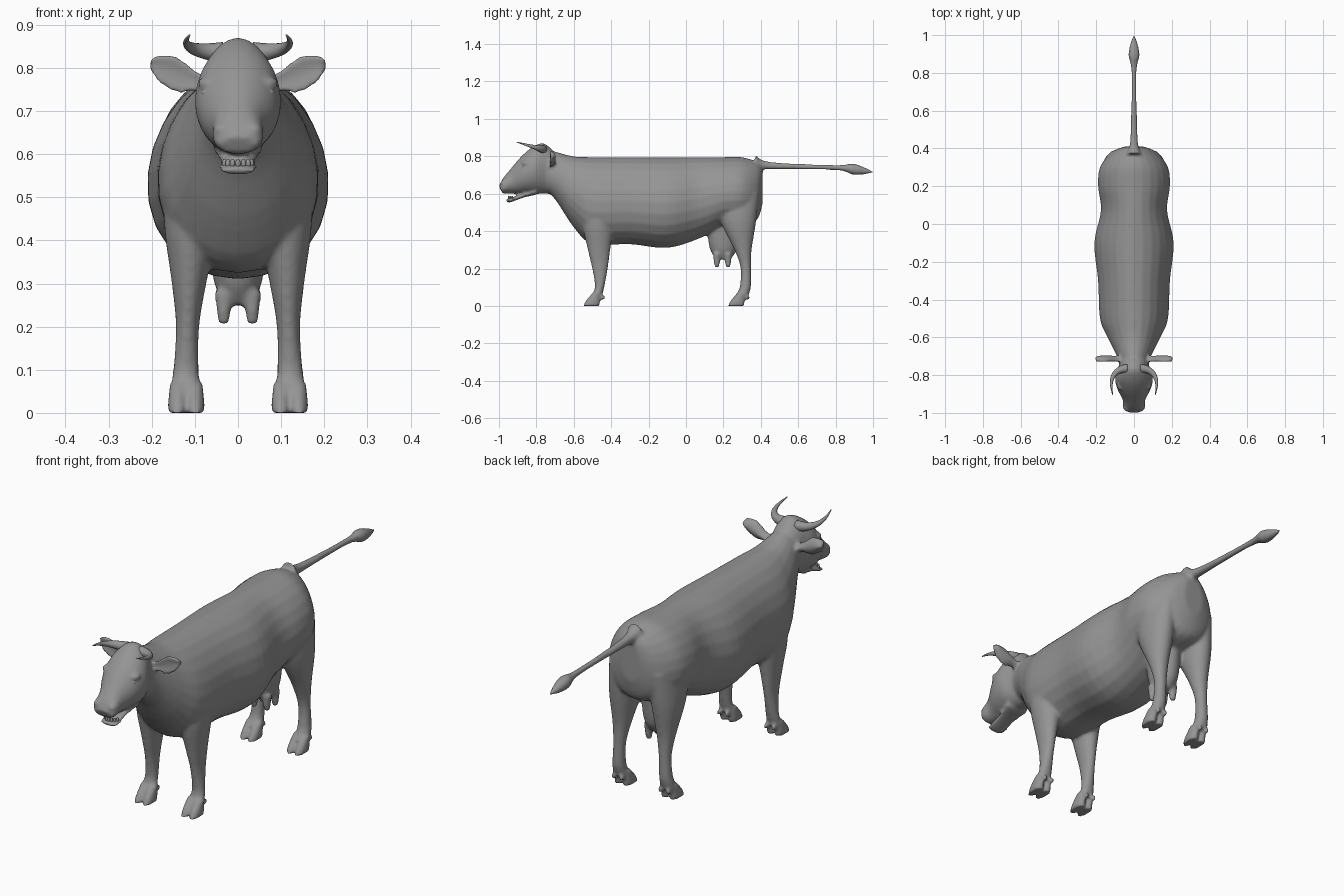
import bpy, bmesh, math
from mathutils import Vector, Matrix

cube = bpy.data.objects.get("Cube")
if cube:
    bpy.data.objects.remove(cube)

colour = (0.3, 0.3, 0.3, 1)
grey = bpy.data.materials.new("hide_grey")
grey.use_nodes = True
grey.diffuse_color = colour
grey.node_tree.nodes["Principled BSDF"].inputs["Base Color"].default_value = colour

X, Y, Z = Matrix.Identity(3)


def upright(y, top, bottom, width, lean=0):
    """Ring across the body; lean moves its lower edge backward."""
    high = Vector((0, y, top))
    low = Vector((0, y + lean, bottom))
    return (high + low) / 2, X * width, (high - low) / 2


def level(x, y, z, width, depth):
    """Horizontal ring."""
    return Vector((x, y, z)), X * width, Y * depth


def blend(before, start, end, after, t):
    """Smooth interpolation through neighbouring ring values."""
    tangent_in = (end - before) / 2
    tangent_out = (after - start) / 2
    ease = t * t * (3 - 2 * t)
    back = 1 - t
    return start.lerp(end, ease) + tangent_in * t * back * back - tangent_out * t * t * back


def refine(rings, steps):
    last = len(rings) - 1
    for i in range(last):
        group = rings[max(i - 1, 0)], rings[i], rings[i + 1], rings[min(i + 2, last)]
        for step in range(steps):
            yield [blend(*values, step / steps) for values in zip(*group)]
    yield rings[last]


def loft(bm, rings, side=1, skew=0, cup=0, steps=4, segments=24):
    """Skin through elliptical rings. side mirrors in x, skew narrows the top, cup bends edges forward."""
    loops = []
    for centre, across, along in refine(list(rings), steps):
        loop = []
        for k in range(segments):
            angle = math.tau * k / segments
            cos, sin = math.cos(angle), math.sin(angle)
            point = centre + across * cos * (1 - skew * sin) + along * sin - Y * cup * cos * cos
            point.x *= side
            loop.append(bm.verts.new(point))
        loops.append(loop)
    faces = [bm.faces.new(loops[0]), bm.faces.new(loops[-1])]
    for lower, upper in zip(loops, loops[1:]):
        for k in range(segments):
            faces.append(bm.faces.new((lower[k - 1], lower[k], upper[k], upper[k - 1])))
    bmesh.ops.recalc_face_normals(bm, faces=faces)


def ball(bm, position, size):
    matrix = Matrix.Translation(position) @ Matrix.Diagonal((*size, 1))
    bmesh.ops.create_uvsphere(bm, u_segments=16, v_segments=10, radius=1, matrix=matrix)


def finish(bm, name):
    mesh = bpy.data.meshes.new(name)
    bm.to_mesh(mesh)
    bm.free()
    mesh.materials.append(grey)
    mesh.polygons.foreach_set("use_smooth", [True] * len(mesh.polygons))
    part = bpy.data.objects.new(name, mesh)
    bpy.context.collection.objects.link(part)
    return part


body = bmesh.new()

# Torso and neck: a level back that rises to the poll and falls at the rump
def back_line(y):
    return 0.795 + max(0, -0.58 - y) / 4 - max(0, y - 0.35) * 0.8


torso = ((-.77, .63, .07), (-.7, .57, .09), (-.6, .42, .14), (-.5, .33, .18),
         (-.3, .33, .19), (-.1, .31, .21), (.07, .36, .175), (.2, .42, .19),
         (.3, .43, .18), (.38, .46, .12), (.41, .55, .05))
loft(body, [upright(y, back_line(y), bottom, width) for y, bottom, width in torso], skew=0.1)

# Head with a level underside
head = ((-.7, .82, .07), (-.76, .87, .08), (-.82, .85, .1), (-.88, .8, .09),
        (-.94, .73, .06), (-.98, .68, .06), (-1, .64, .045))
loft(body, [upright(y, top, 0.6, width, lean=0.02) for y, top, width in head])

# Lower jaw
jaw = ((-.8, .61, .06), (-.87, .59, .045), (-.94, .565, .045), (-.96, .563, .03))
loft(body, [upright(y, z + width / 4, z - width / 4, width) for y, z, width in jaw])

# Tail with tuft
tail = ((.37, .77, .04), (.45, .75, .02), (.8, .74, .014), (.9, .73, .03), (1, .715, .005))
loft(body, [upright(y, z + r, z - r, r) for y, z, r in tail], steps=6, segments=16)

# Udder
udder = ((.46, .07), (.38, .065), (.3, .055), (.25, .03))
loft(body, [level(0, 0.2, z, r, r * 1.3) for z, r in udder])

# Legs share heights and widths, and differ in their side outline
heights = (.6, .45, .3, .2, .1, .05)
widths = (.06, .064, .04, .027, .03, .036)
front_leg = ((-.46, .08), (-.47, .085), (-.465, .06), (-.46, .042), (-.462, .025), (-.48, .03))
hind_leg = ((.27, .12), (.28, .095), (.305, .046), (.32, .028), (.317, .03), (.295, .036))


def add_leg(outline, side, hoof_y):
    loft(body, [level(0.124 - z * 0.035, y, z, width, depth)
                for z, width, (y, depth) in zip(heights, widths, outline)], side)
    ankle_y = outline[-1][0]
    for toe in (-0.02, 0.02):
        x = 0.12 + toe
        loft(body, [level(x, ankle_y, 0.07, 0.018, 0.02),
                    level(x, hoof_y + 0.01, 0.03, 0.022, 0.038),
                    level(x, hoof_y, 0, 0.024, 0.045)], side, segments=16)
        ball(body, (side * x, ankle_y + 0.035, 0.045), (0.01, 0.013, 0.015))


ear = ((.06, .02), (.1, .024), (.14, .042), (.18, .034), (.204, .012))

for side in (1, -1):
    add_leg(front_leg, side, -0.507)
    add_leg(hind_leg, side, 0.267)
    # Cupped ears
    loft(body, [(Vector((x, -0.71, 0.735 + x * 0.35)), Z * height, Y * 0.014) for x, height in ear],
         side, cup=0.018, segments=16)
    # Teats
    for y in (0.165, 0.225):
        loft(body, [level(0.033, y, 0.28, 0.022, 0.022), level(0.033, y, 0.22, 0.015, 0.015),
                    level(0.033, y, 0.203, 0.008, 0.008)], side, segments=12)
    # Brows and nostril rims
    ball(body, (side * 0.07, -0.855, 0.765), (0.024, 0.026, 0.014))
    ball(body, (side * 0.035, -0.972, 0.655), (0.022, 0.022, 0.02))

# Fuse the overlapping forms into one skin
cow = finish(body, "cow_body")
fuse = cow.modifiers.new("fuse", "REMESH")
fuse.mode = "VOXEL"
fuse.voxel_size = 0.0075
fuse.use_smooth_shade = True
soften = cow.modifiers.new("soften", "SMOOTH")
soften.iterations = 7


def horn_ring(t):
    """Horn curving outward, then forward and up, tapering to a tip."""
    centre = Vector((0.035 + 0.085 * math.sin(2 * t), -0.765 - 0.14 * t * t, 0.836 + 0.04 * t * t))
    heading = Vector((0.17 * math.cos(2 * t), -0.28 * t, 0.08 * t))
    radius = 0.002 + 0.022 * (1 - t)
    across = heading.cross(Z).normalized()
    return centre, across * radius, across.cross(heading).normalized() * radius


for side, word in ((1, "left"), (-1, "right")):
    horn = bmesh.new()
    loft(horn, [horn_ring(i / 8) for i in range(9)], side, steps=2, segments=16)
    finish(horn, word + "_horn")
    eye = bmesh.new()
    ball(eye, (side * 0.071, -0.866, 0.742), (0.014, 0.016, 0.013))
    finish(eye, word + "_eye")

# Lower teeth in an arc along the front of the jaw
teeth = bmesh.new()
for i in range(-3, 4):
    angle = i * 0.38
    ball(teeth, (0.034 * math.sin(angle), -0.915 - 0.033 * math.cos(angle), 0.578), (0.006, 0.005, 0.011))
finish(teeth, "lower_teeth")
